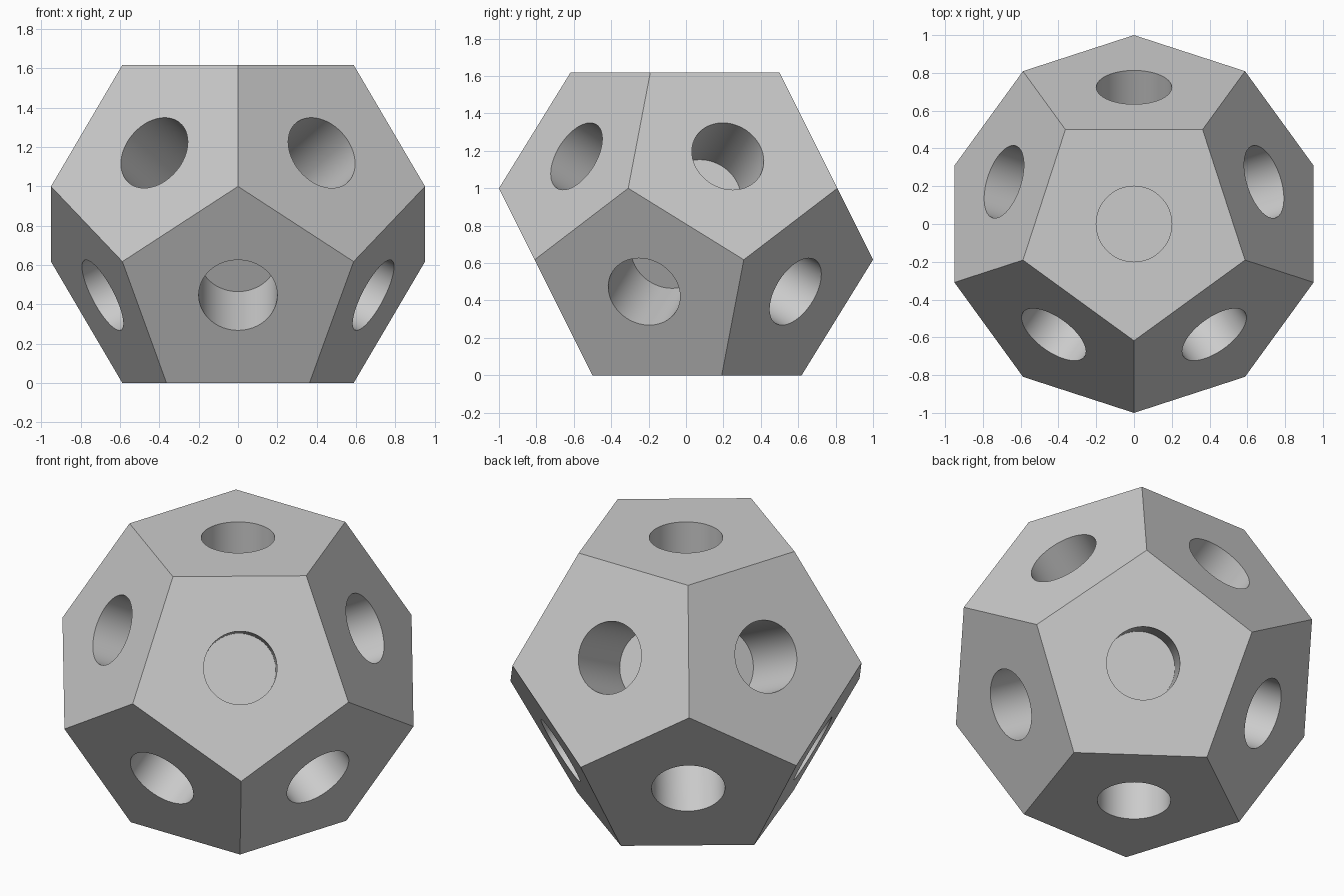
import bpy, bmesh, math
from mathutils import Vector, Matrix

if "Cube" in bpy.data.objects:
    bpy.data.objects.remove(bpy.data.objects["Cube"])

PHI = (1 + math.sqrt(5)) / 2
CENTER = Vector((0, 0, PHI / 2))
HOLE_RADIUS, HOLE_DEPTH = 0.20, 0.44

grey = bpy.data.materials.new("plain grey")
grey.diffuse_color = (0.6, 0.6, 0.6, 1)
grey.use_nodes = True
grey.node_tree.nodes["Principled BSDF"].inputs["Base Color"].default_value = grey.diffuse_color


def make_object(name, bm):
    mesh = bpy.data.meshes.new(name)
    bm.to_mesh(mesh)
    bm.free()
    mesh.materials.append(grey)
    obj = bpy.data.objects.new(name, mesh)
    bpy.context.collection.objects.link(obj)
    return obj


# Twelve-sided body: two pentagon rings, point-mirrored through the centre
bm = bmesh.new()
for k in range(5):
    a = math.radians(-90 + 72 * k)
    for radius, z in ((1 / PHI, PHI), (1.0, 1.0)):
        p = Vector((radius * math.cos(a), radius * math.sin(a), z))
        bm.verts.new(p)
        bm.verts.new(2 * CENTER - p)
bmesh.ops.convex_hull(bm, input=bm.verts[:])
bmesh.ops.dissolve_limit(bm, angle_limit=0.02, verts=bm.verts[:], edges=bm.edges[:])
bmesh.ops.recalc_face_normals(bm, faces=bm.faces[:])
pockets = [(f.calc_center_median(), f.normal.copy()) for f in bm.faces]
body = make_object("dodecahedron_body", bm)

# One round blind pocket in the middle of every face
bm = bmesh.new()
above = 0.1
for c, n in pockets:
    mid = c + n * (above - HOLE_DEPTH) / 2
    turn = Vector((0, 0, 1)).rotation_difference(n).to_matrix().to_4x4()
    bmesh.ops.create_cone(bm, cap_ends=True, segments=64,
                          radius1=HOLE_RADIUS, radius2=HOLE_RADIUS,
                          depth=HOLE_DEPTH + above,
                          matrix=Matrix.Translation(mid) @ turn)
cutter = make_object("pocket_cutter", bm)
cutter.hide_render = True

# Cut the pockets, then drop the cutter
mod = body.modifiers.new("pockets", 'BOOLEAN')
mod.operation = 'DIFFERENCE'
mod.solver = 'EXACT'
mod.object = cutter
bpy.context.view_layer.objects.active = body
body.select_set(True)
bpy.ops.object.modifier_apply(modifier=mod.name)
bpy.data.objects.remove(cutter)

# Smooth pocket walls, crisp edges
bpy.ops.object.shade_smooth_by_angle(angle=math.radians(30))
